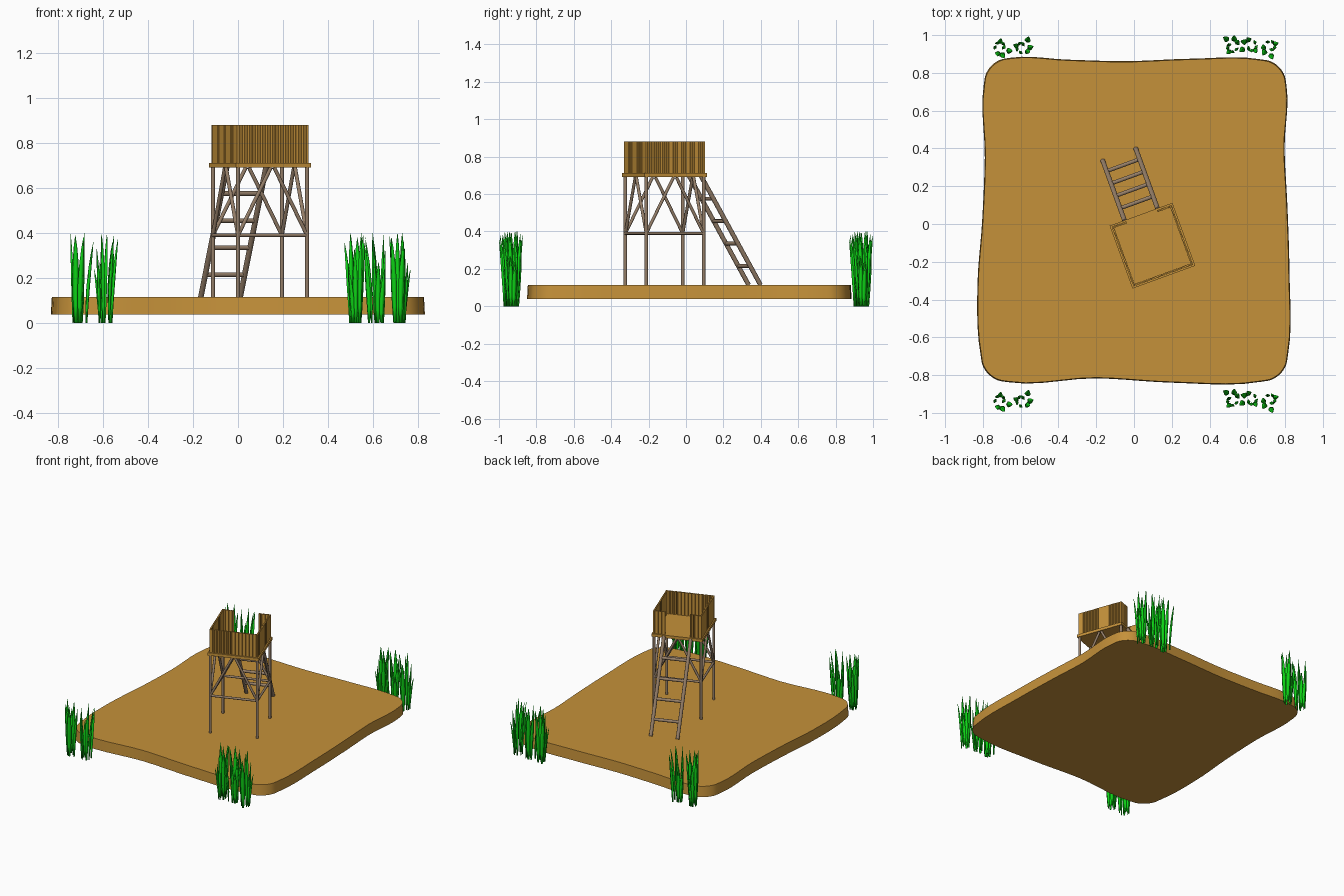
import bpy, bmesh, math, random
from mathutils import Vector, Matrix

if "Cube" in bpy.data.objects:
    bpy.data.objects.remove(bpy.data.objects["Cube"])

random.seed(4)

def material(name, rgb):
    m = bpy.data.materials.new(name)
    m.diffuse_color = (*rgb, 1)
    m.use_nodes = True
    m.node_tree.nodes["Principled BSDF"].inputs["Base Color"].default_value = m.diffuse_color
    return m

SAND = material("sandy_brown", (0.56, 0.285, 0.042))
WOOD = material("grey_wood", (0.30, 0.21, 0.14))
GREEN = material("reed_green", (0.004, 0.68, 0.008))

# Tower frame: turned 20 degrees on the ground
TOWER = Matrix.Translation((0.0975, -0.115, 0)) @ Matrix.Rotation(math.radians(20), 4, 'Z')

def finish(bm, name, mat, matrix=None, smooth=None):
    bmesh.ops.recalc_face_normals(bm, faces=bm.faces)
    me = bpy.data.meshes.new(name)
    bm.to_mesh(me)
    bm.free()
    me.materials.append(mat)
    ob = bpy.data.objects.new(name, me)
    bpy.context.collection.objects.link(ob)
    if matrix:
        ob.matrix_world = matrix
    if smooth:
        bpy.context.view_layer.objects.active = ob
        ob.select_set(True)
        bpy.ops.object.shade_smooth_by_angle(angle=math.radians(smooth))
        ob.select_set(False)
    return ob

def add_box(bm, center, size):
    m = Matrix.Translation(center) @ Matrix.Diagonal((*size, 1))
    bmesh.ops.create_cube(bm, size=1, matrix=m)

def add_pole(bm, a, b, r, sides=14):
    a, b = Vector(a), Vector(b)
    d = b - a
    m = Matrix.Translation((a + b) / 2) @ d.to_track_quat('Z', 'Y').to_matrix().to_4x4()
    bmesh.ops.create_cone(bm, cap_ends=True, segments=sides, radius1=r, radius2=r,
                          depth=d.length, matrix=m)

def smooth_loop(pts, steps):
    """Closed curve through points, with tangents weighted by chord length."""
    p, n, out = [Vector(q) for q in pts], len(pts), []
    def tangent(i):
        a, b, c = p[i - 1], p[i], p[(i + 1) % n]
        d1, d2 = (b - a).length, (c - b).length
        return ((b - a) / d1 * d2 + (c - b) / d2 * d1) / (d1 + d2)
    for i in range(n):
        a, b = p[i], p[(i + 1) % n]
        d = (b - a).length
        m0, m1 = tangent(i) * d, tangent((i + 1) % n) * d
        for s in range(steps):
            t = s / steps
            out.append(a * (2 * t ** 3 - 3 * t * t + 1) + m0 * (t ** 3 - 2 * t * t + t)
                       + b * (3 * t * t - 2 * t ** 3) + m1 * (t ** 3 - t * t))
    return out

# Ground slab: wavy outline with rounded corners, slightly wider at the bottom
def corner(cx, cy, r, start):
    return [(cx + r * math.cos(math.radians(start + 22.5 * i)),
             cy + r * math.sin(math.radians(start + 22.5 * i))) for i in range(5)]

outline = (corner(0.675, -0.695, 0.14, -90) + [(0.823, -0.25), (0.812, 0.1), (0.797, 0.4)]
           + corner(0.67, 0.735, 0.137, 0) + [(0.3, 0.875), (-0.05, 0.862), (-0.35, 0.87)]
           + corner(-0.655, 0.74, 0.14, 90) + [(-0.79, 0.35), (-0.805, 0), (-0.828, -0.3)]
           + corner(-0.67, -0.695, 0.142, 180) + [(-0.2, -0.817), (0.2, -0.84)])
curve = smooth_loop(outline, 5)
n = len(curve)
bm = bmesh.new()
rings = [[bm.verts.new((p.x * s, p.y * s, z)) for p in curve]
         for z, s in ((0.038, 1.0), (0.115, 0.995))]
for lo, hi in zip(rings, rings[1:]):
    for i in range(n):
        bm.faces.new((lo[i], lo[(i + 1) % n], hi[(i + 1) % n], hi[i]))
bm.faces.new(rings[0][::-1])
bm.faces.new(rings[-1])
finish(bm, "ground_slab", SAND, smooth=30)

# Legs, cross beams and braces, one side at a time
L = 0.163
legs, beams, braces = bmesh.new(), bmesh.new(), bmesh.new()
for k in range(4):
    R = Matrix.Rotation(k * math.pi / 2, 4, 'Z')
    a, b = Vector((-L, -L, 0)), Vector((L, -L, 0))
    up = lambda p, z: R @ (p + Vector((0, 0, z)))
    mid = (a + b) / 2
    add_pole(legs, up(a, 0.11), up(a, 0.695), 0.0095)
    add_pole(beams, up(a, 0.39), up(b, 0.39), 0.008)
    for p, s in ((a, -1), (b, 1)):
        add_pole(braces, up(p, 0.39), up(mid + Vector((s * 0.008, 0, 0)), 0.69), 0.0085)
finish(legs, "tower_legs", WOOD, TOWER, 50)
finish(beams, "tower_cross_beams", WOOD, TOWER, 50)
finish(braces, "tower_braces", WOOD, TOWER, 50)

# Platform deck
bm = bmesh.new()
add_box(bm, (0, 0, 0.701), (0.354, 0.354, 0.021))
finish(bm, "platform_deck", SAND, TOWER)

# Plank walls of narrow boards, with a gap in the back wall for the ladder
bm = bmesh.new()
H, COUNT = 0.169, 28
step = 2 * H / COUNT
for k in range(4):
    R = Matrix.Rotation(k * math.pi / 2, 4, 'Z')
    for i in range(COUNT):
        x = -H + (i + 0.5) * step
        if k == 2 and abs(x) < 0.088:
            continue
        c = R @ Vector((x, -H + 0.006, 0.795))
        w = step - 0.0025
        sx, sy = (w, 0.011) if k % 2 == 0 else (0.011, w)
        add_box(bm, c, (sx, sy, 0.17))
finish(bm, "plank_walls", SAND, TOWER)

# Ladder leaning on the open side
bm = bmesh.new()
top, foot = Vector((0, 0.172, 0.70)), Vector((0, 0.512, 0.115))
for s in (-1, 1):
    off = Vector((s * 0.093, 0, 0))
    add_pole(bm, top + off, foot + off, 0.0125)
for z in (0.215, 0.335, 0.455, 0.575):
    p = foot.lerp(top, (z - foot.z) / (top.z - foot.z))
    add_pole(bm, p - Vector((0.092, 0, 0)), p + Vector((0.092, 0, 0)), 0.0105)
finish(bm, "ladder", WOOD, TOWER, 50)

# Reed clumps: tapering curved blades with a flat diamond section
def add_blade(bm, base, height, lean, angle, width):
    d = Vector((math.cos(angle), math.sin(angle), 0))
    side = Vector((-d.y, d.x, 0))
    prev = None
    for t, w in ((0, 0.45), (0.2, 0.8), (0.45, 1), (0.7, 0.8), (0.88, 0.45), (1, 0.04)):
        c = base + d * (lean * t ** 1.8) + Vector((0, 0, height * t))
        ring = [bm.verts.new(c + v * w) for v in
                (side * width, d * width * 0.5, -side * width, -d * width * 0.5)]
        if prev:
            for i in range(4):
                bm.faces.new((prev[i], prev[(i + 1) % 4], ring[(i + 1) % 4], ring[i]))
        else:
            bm.faces.new(ring[::-1])
        prev = ring
    bm.faces.new(prev)

blades = []
for i in range(8):
    a = i * 2.4
    r = 0.012 + 0.027 * ((i * 3) % 8) / 7
    blades.append((Vector((r * math.cos(a), r * math.sin(a), 0)),
                   (0.4, 0.33, 0.38, 0.27, 0.4, 0.36, 0.24, 0.39)[i],
                   random.uniform(0.008, 0.032), a + random.uniform(-0.8, 0.8),
                   random.uniform(0.012, 0.017)))
for label, y in (("front", -0.932), ("back", 0.932)):
    bm = bmesh.new()
    for j, x in enumerate((-0.705, -0.595, 0.515, 0.62, 0.725)):
        turn = 1.3 * j
        R = Matrix.Rotation(turn, 4, 'Z')
        for p, h, lean, a, w in blades:
            add_blade(bm, R @ p + Vector((x, y, 0)), h, lean, a + turn, w)
    # keep the overall depth at exactly two units
    far = max(abs(v.co.y) for v in bm.verts)
    for v in bm.verts:
        v.co.y += math.copysign(1 - far, y)
    finish(bm, label + "_reeds", GREEN, smooth=150)
